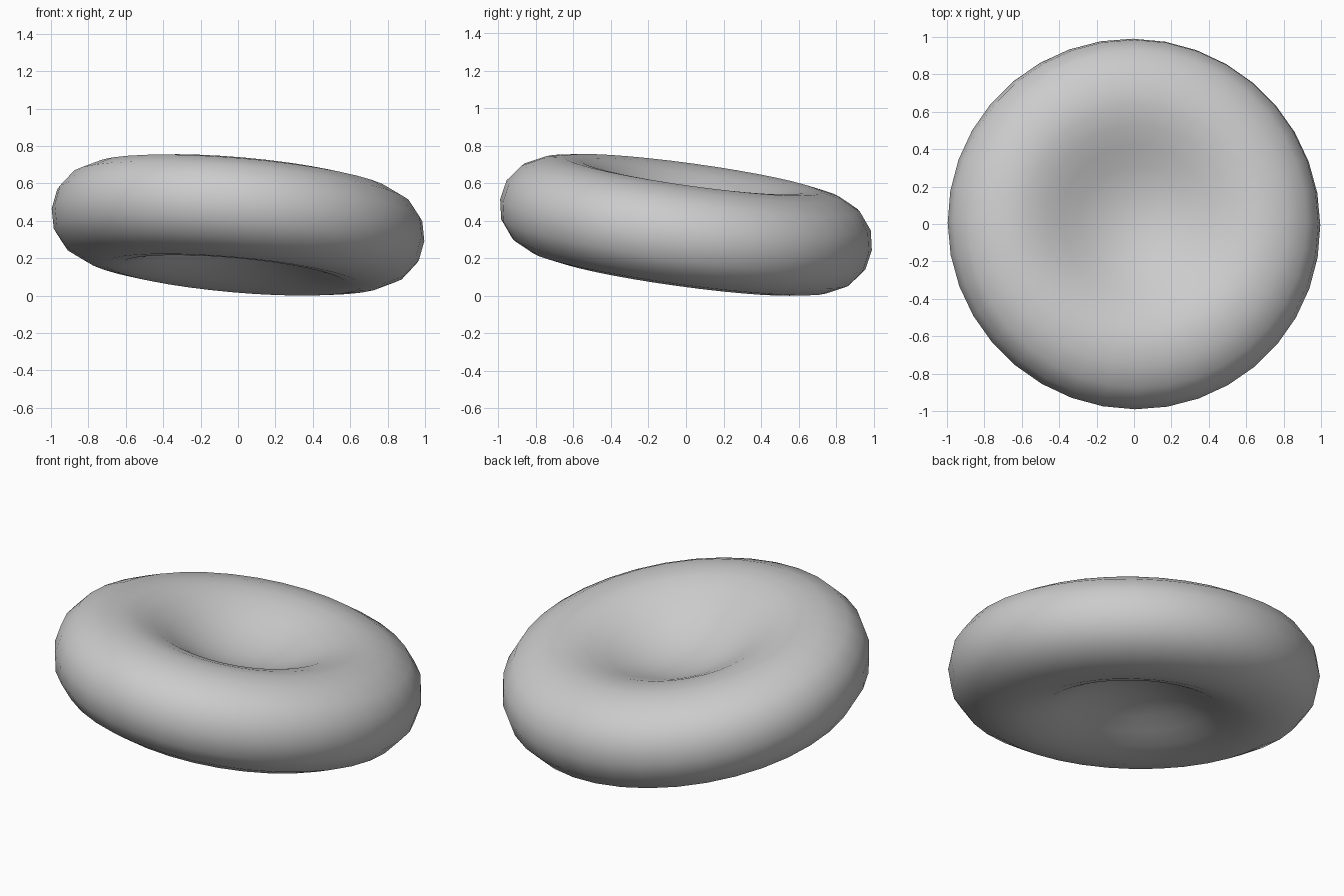
import bpy, bmesh, math
from mathutils import Vector

cube = bpy.data.objects.get("Cube")
if cube:
    bpy.data.objects.remove(cube, do_unlink=True)

# single grey material
grey = bpy.data.materials.new("light grey")
grey.use_nodes = True
colour = (0.6, 0.6, 0.6, 1)
grey.diffuse_color = colour
grey.node_tree.nodes["Principled BSDF"].inputs["Base Color"].default_value = colour

# half profile (radius, height): dimple centre, rounded rim, equator
upper = [(0, .07), (.1, .078), (.2, .1), (.3, .137), (.4, .186), (.5, .233),
         (.6, .262), (.69, .27), (.80, .25), (.91, .195), (.98, .105), (1, 0)]
profile = upper + [(r, -h) for r, h in reversed(upper[:-1])]

# lathe the profile into a biconcave disc
bm = bmesh.new()
verts = [bm.verts.new((r, 0, h)) for r, h in profile]
edges = [bm.edges.new(pair) for pair in zip(verts, verts[1:])]
bmesh.ops.spin(bm, geom=verts + edges, cent=(0, 0, 0), axis=(0, 0, 1),
               angle=math.tau, steps=36, use_duplicate=False)
bmesh.ops.remove_doubles(bm, verts=bm.verts, dist=0.0005)
bmesh.ops.recalc_face_normals(bm, faces=bm.faces)

# tilt the disc towards the back left and rest it on the floor
tilt = Vector((0, 0, 1)).rotation_difference(Vector((.088, .138, 1)))
bmesh.ops.rotate(bm, verts=bm.verts, cent=(0, 0, 0), matrix=tilt.to_matrix())
floor = min(v.co.z for v in bm.verts)
bmesh.ops.translate(bm, verts=bm.verts, vec=(0, 0, -floor))
for face in bm.faces:
    face.smooth = True

mesh = bpy.data.meshes.new("dimpled_disc")
bm.to_mesh(mesh)
bm.free()
mesh.materials.append(grey)
disc = bpy.data.objects.new("dimpled_disc", mesh)
bpy.context.collection.objects.link(disc)
